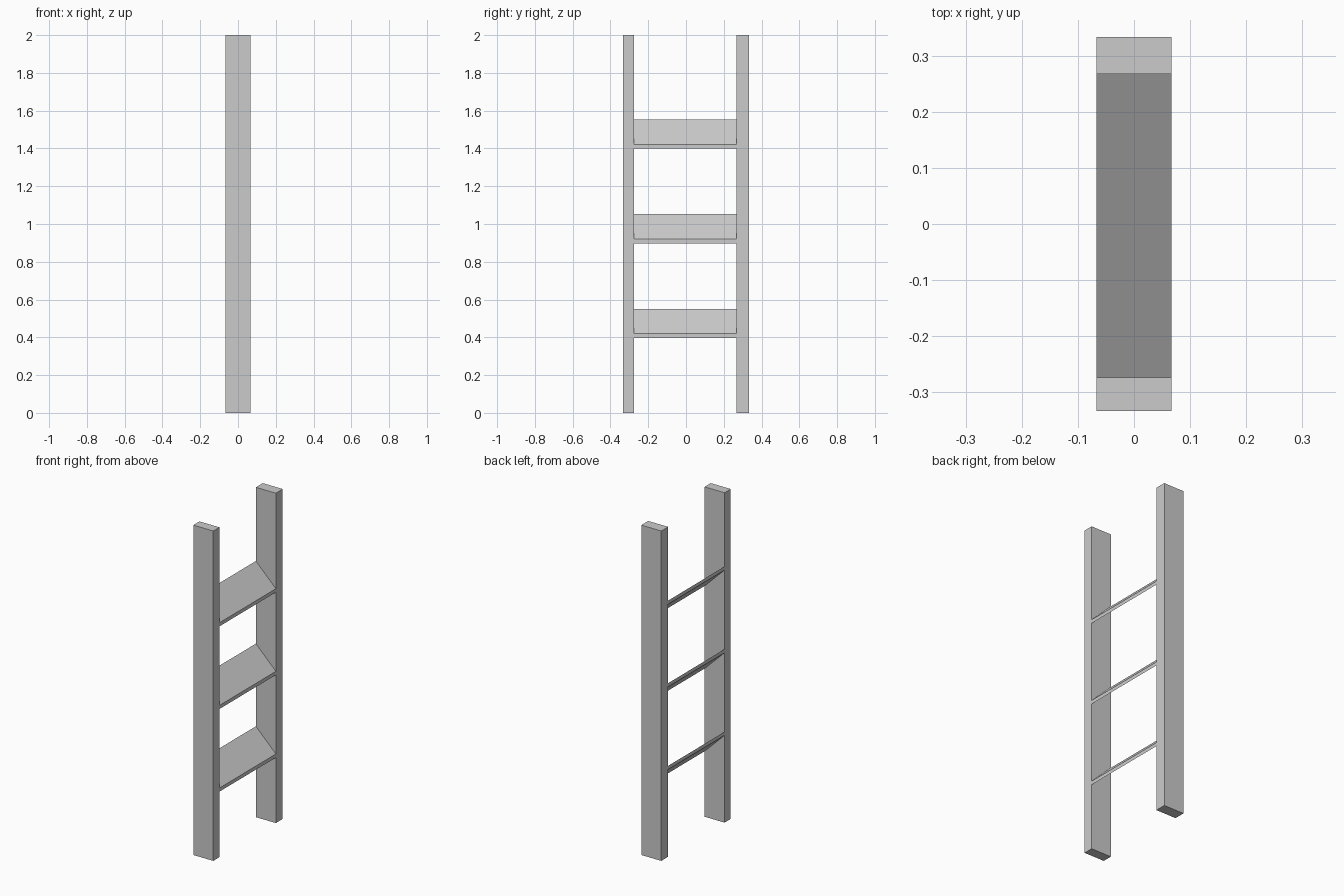
import bpy, bmesh

if "Cube" in bpy.data.objects:
    bpy.data.objects.remove(bpy.data.objects["Cube"])

HALF_W = 0.067          # half depth of the ladder along x


def prism(name, profile, y0, y1):
    """Extrude an (x, z) profile from y0 to y1."""
    bm = bmesh.new()
    face = bm.faces.new([bm.verts.new((x, y0, z)) for x, z in profile])
    ext = bmesh.ops.extrude_face_region(bm, geom=[face])
    moved = [v for v in ext["geom"] if isinstance(v, bmesh.types.BMVert)]
    bmesh.ops.translate(bm, verts=moved, vec=(0, y1 - y0, 0))
    bmesh.ops.recalc_face_normals(bm, faces=bm.faces)
    mesh = bpy.data.meshes.new(name)
    bm.to_mesh(mesh)
    bm.free()
    obj = bpy.data.objects.new(name, mesh)
    bpy.context.collection.objects.link(obj)
    return obj


# Upright side rails
rail = [(-HALF_W, 0), (HALF_W, 0), (HALF_W, 2), (-HALF_W, 2)]
prism("left_rail", rail, -0.333, -0.274)
prism("right_rail", rail, 0.267, 0.333)

# Sloping treads, low on the +x side, with vertical edges
for i in range(3):
    z = 0.397 + 0.501 * i
    tread = [(HALF_W, z), (HALF_W, z + 0.022),
             (-HALF_W, z + 0.154), (-HALF_W, z + 0.132)]
    prism(f"tread_{i + 1}", tread, -0.274, 0.267)
